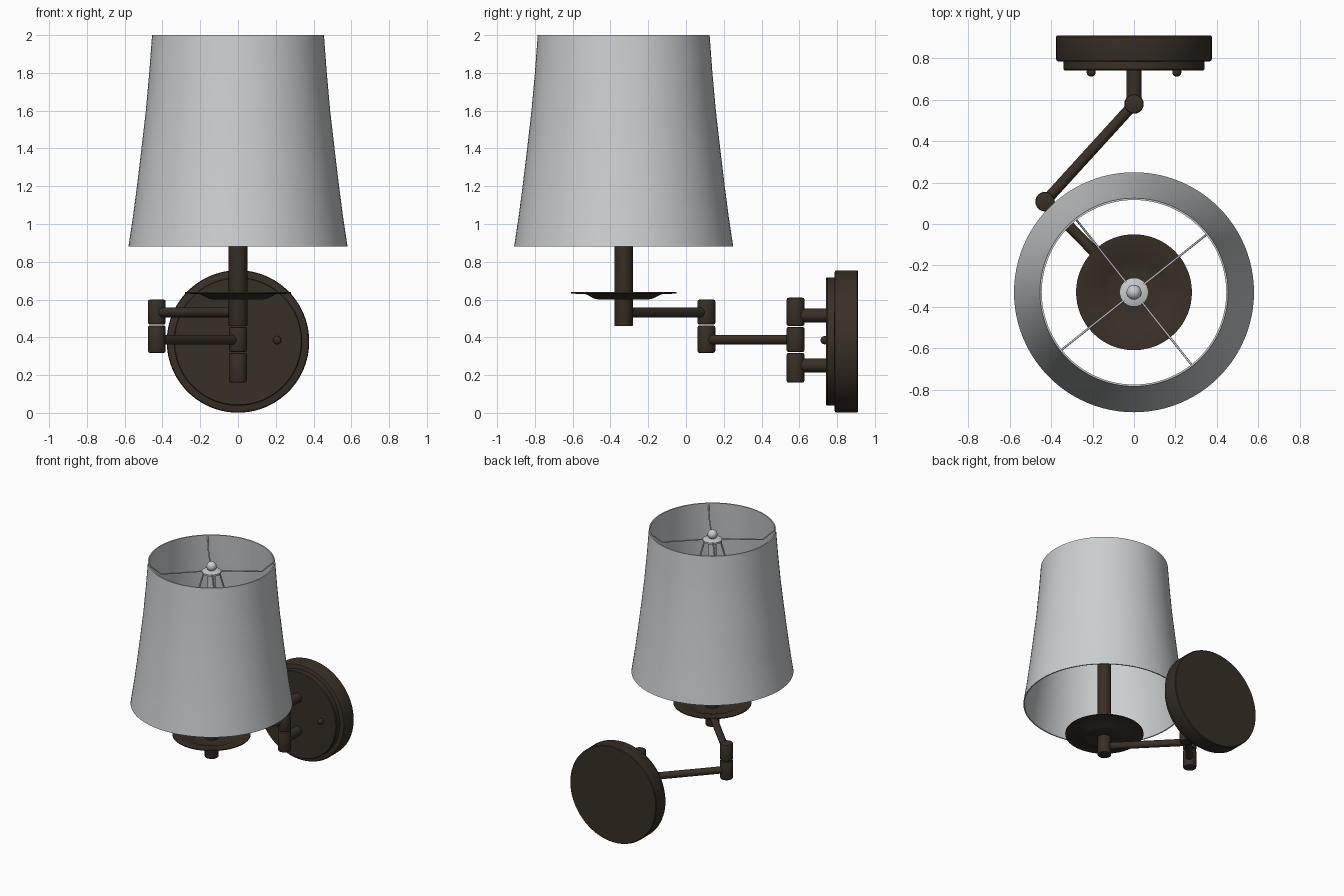
import bpy, bmesh, math
from mathutils import Vector, Matrix

if "Cube" in bpy.data.objects:
    bpy.data.objects.remove(bpy.data.objects["Cube"])

def material(name, rgb):
    m = bpy.data.materials.new(name)
    m.diffuse_color = (*rgb, 1)
    m.use_nodes = True
    m.node_tree.nodes["Principled BSDF"].inputs["Base Color"].default_value = m.diffuse_color
    return m

BRONZE = material("dark bronze", (0.040, 0.029, 0.020))
FABRIC = material("pale grey fabric", (0.60, 0.62, 0.63))
STEEL = material("light steel", (0.58, 0.59, 0.60))

LAMP = Vector((0, -0.33, 0))      # shade axis
ELBOW = Vector((-0.43, 0.108, 0))
HUB = Vector((0, 0.58, 0))        # wall pivot
PLATE_Z = 0.378

def finish(name, bm, mat):
    bmesh.ops.remove_doubles(bm, verts=bm.verts, dist=1e-5)
    bmesh.ops.recalc_face_normals(bm, faces=bm.faces)
    me = bpy.data.meshes.new(name)
    bm.to_mesh(me)
    bm.free()
    ob = bpy.data.objects.new(name, me)
    bpy.context.collection.objects.link(ob)
    me.materials.append(mat)
    bpy.ops.object.select_all(action='DESELECT')
    ob.select_set(True)
    bpy.context.view_layer.objects.active = ob
    bpy.ops.object.shade_smooth_by_angle(angle=math.radians(35))
    return ob

def lathe(name, profile, mat, origin=(0, 0, 0), axis=(0, 0, 1), closed=False, n=64):
    """Spin (radius, height) points around an axis through origin."""
    bm = bmesh.new()
    vs = [bm.verts.new((r, 0, h)) for r, h in profile]
    pairs = list(zip(vs, vs[1:])) + ([(vs[-1], vs[0])] if closed else [])
    es = [bm.edges.new(p) for p in pairs]
    bmesh.ops.spin(bm, geom=vs + es, cent=(0, 0, 0), axis=(0, 0, 1),
                   angle=math.tau, steps=n, use_duplicate=False)
    rot = Vector((0, 0, 1)).rotation_difference(Vector(axis)).to_matrix().to_4x4()
    bm.transform(Matrix.Translation(origin) @ rot)
    return finish(name, bm, mat)

def rod(name, a, b, r, mat, bevel=0.0, n=32):
    a, b = Vector(a), Vector(b)
    h = (b - a).length
    c = bevel
    prof = [(0, 0), (r - c, 0), (r - c * .3, c * .3), (r, c),
            (r, h - c), (r - c * .3, h - c * .3), (r - c, h), (0, h)]
    return lathe(name, prof, mat, a, b - a, n=n)

def ball(name, centre, r, mat):
    bm = bmesh.new()
    bmesh.ops.create_uvsphere(bm, u_segments=24, v_segments=14, radius=r,
                              matrix=Matrix.Translation(centre))
    return finish(name, bm, mat)

def wire(name, points, r, mat):
    cu = bpy.data.curves.new(name, 'CURVE')
    cu.dimensions = '3D'
    cu.bevel_depth = r
    cu.bevel_resolution = 2
    cu.use_fill_caps = True
    sp = cu.splines.new('POLY')
    sp.points.add(len(points) - 1)
    for p, co in zip(sp.points, points):
        p.co = (*co, 1)
    cu.materials.append(mat)
    ob = bpy.data.objects.new(name, cu)
    bpy.context.collection.objects.link(ob)

def at(p, z):
    return Vector((p.x, p.y, z))

# wall plate: two stepped discs and a pair of screws
lathe("wall_plate", [(0, 0), (.372, 0), (.377, .005), (.377, .112), (.373, .121),
                     (.362, .125), (0, .125)], BRONZE, (0, .91, PLATE_Z), (0, -1, 0), n=96)
lathe("wall_plate_step", [(0, 0), (.34, 0), (.34, .039), (.335, .045), (0, .045)],
      BRONZE, (0, .787, PLATE_Z), (0, -1, 0), n=96)
for s, side in ((-1, "left"), (1, "right")):
    ball("screw_" + side, (s * .207, .734, .385), .022, BRONZE)

# wall pivot on two posts
for z, lv in ((.252, "lower"), (.516, "upper")):
    rod("post_" + lv, (0, .76, z), (0, .58, z), .037, BRONZE)
for i, (lo, hi) in enumerate(((.16, .318), (.322, .456), (.460, .61))):
    rod(f"wall_pivot_{i + 1}", at(HUB, lo), at(HUB, hi), .047, BRONZE, .010)

# swing arms and elbow
rod("inner_arm", at(HUB, .387), at(ELBOW, .387), .026, BRONZE)
rod("outer_arm", at(ELBOW, .532), at(LAMP, .532), .026, BRONZE)
for i, (lo, hi) in enumerate(((.318, .463), (.467, .60))):
    rod(f"elbow_{i + 1}", at(ELBOW, lo), at(ELBOW, hi), .047, BRONZE, .010)

# lamp stem, drip dish and upper rod
rod("stem", at(LAMP, .46), at(LAMP, 1.30), .049, BRONZE, .004)
lathe("drip_dish", [(.04, .60), (.13, .60), (.155, .605), (.20, .628), (.28, .632),
                    (.28, .639), (.20, .637), (.15, .614), (.12, .609), (.04, .609)],
      BRONZE, LAMP, closed=True)
rod("upper_rod", at(LAMP, 1.29), at(LAMP, 1.93), .028, STEEL)

# shade: thin, slightly flared shell
outer = [(.58, .88), (.556, 1.04), (.535, 1.2), (.511, 1.4), (.488, 1.6),
         (.470, 1.8), (.455, 2.0)]
inner = [(r - .009, z) for r, z in reversed(outer)]
lathe("shade", outer + inner, FABRIC, LAMP, closed=True, n=96)

# spider wires, harp and finial
def polar(r, deg, z):
    a = math.radians(deg)
    return LAMP + Vector((r * math.cos(a), r * math.sin(a), z))

for k in range(4):
    d = 38.5 + 90 * k
    wire(f"spider_wire_{k + 1}", [polar(.45, d, 1.985), polar(.36, d, 1.91),
                                  polar(.05, d, 1.925)], .005, STEEL)
for k in range(2):
    d = 38.5 + 180 * k
    wire(f"harp_{k + 1}", [polar(.04, d, 1.92), polar(.06, d, 1.90), polar(.10, d, 1.75),
                           polar(.11, d, 1.55), polar(.09, d, 1.36), polar(.04, d, 1.27)],
         .006, STEEL)
lathe("finial_cap", [(0, 1.912), (.07, 1.912), (.07, 1.925), (.05, 1.933), (0, 1.937)],
      STEEL, LAMP, n=32)
ball("finial", at(LAMP, 1.962), .036, STEEL)
